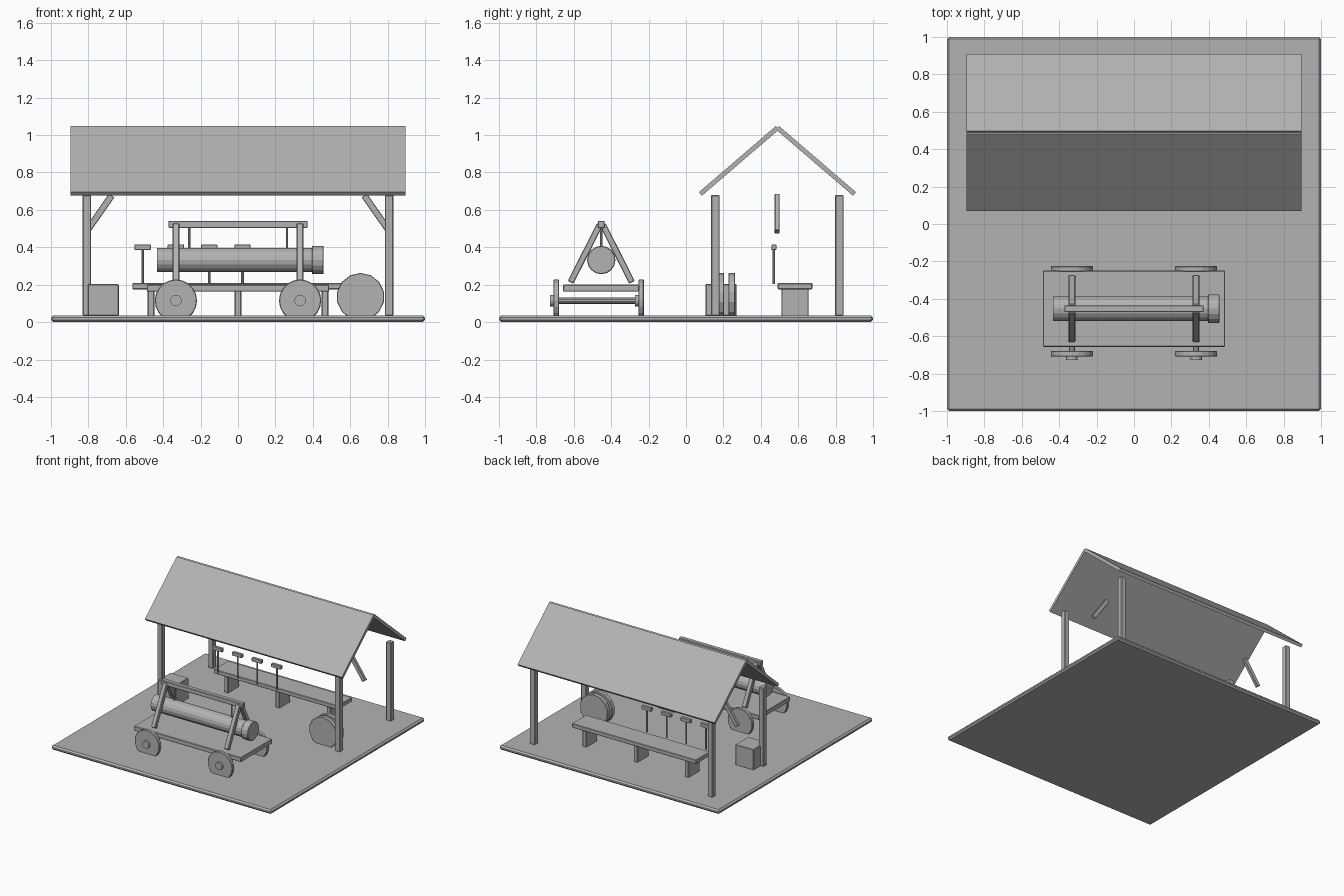
import bpy, math
from mathutils import Vector

if "Cube" in bpy.data.objects:
    bpy.data.objects.remove(bpy.data.objects["Cube"])

grey = bpy.data.materials.new("plain_grey")
grey.diffuse_color = (0.45, 0.45, 0.45, 1)
grey.use_nodes = True
grey.node_tree.nodes["Principled BSDF"].inputs["Base Color"].default_value = grey.diffuse_color


def finish(ob, name, bevel):
    ob.name = name
    ob.data.materials.append(grey)
    if bevel:
        m = ob.modifiers.new("bevel", 'BEVEL')
        m.width, m.segments = bevel, 1
    return ob


def box(name, loc, size, rot=(0, 0, 0), bevel=0.004):
    bpy.ops.mesh.primitive_cube_add(size=1, location=loc, rotation=rot)
    ob = bpy.context.object
    ob.scale = size
    bpy.ops.object.transform_apply(location=False, rotation=False, scale=True)
    return finish(ob, name, bevel)


def rod(name, a, b, r, sides=16, bevel=0):
    a, b = Vector(a), Vector(b)
    d = b - a
    bpy.ops.mesh.primitive_cylinder_add(vertices=sides, radius=r, depth=d.length, location=(a + b) / 2,
                                        rotation=d.to_track_quat('Z', 'Y').to_euler())
    return finish(bpy.context.object, name, bevel)


# Ground slab
box("base", (0, 0, 0.018), (2, 2, 0.036), bevel=0.012)

# Open shed: posts, roof slabs and corner braces
for sx in (-1, 1):
    for y in (0.157, 0.82):
        box("shed_post", (sx * 0.808, y, 0.357), (0.045, 0.045, 0.645))
    box("shed_brace", (sx * 0.743, 0.487, 0.58), (0.035, 0.025, 0.237),
        (0, sx * math.radians(-35), 0), 0.003)
pitch = math.atan2(0.354, 0.412)
for s in (-1, 1):
    box("roof_slab", (0, 0.489 + s * 0.206, 0.862), (1.79, 0.543, 0.025), (-s * pitch, 0, 0), 0)

# Workbench with a row of mallets along its edge
box("bench_top", (0, 0.583, 0.192), (1.13, 0.185, 0.034))
for x in (-0.465, 0, 0.465):
    box("bench_leg", (x, 0.583, 0.105), (0.036, 0.145, 0.145))
for i in range(4):
    x = -0.51 + i * 0.178
    rod("mallet_handle", (x, 0.47, 0.205), (x, 0.47, 0.39), 0.007, 8)
    box("mallet_head", (x, 0.47, 0.4), (0.088, 0.026, 0.03), bevel=0.003)

# Crate and spare wheels under the shed
box("crate", (-0.72, 0.187, 0.118), (0.165, 0.165, 0.17))
for y in (0.186, 0.244):
    rod("spare_wheel", (0.655, y - 0.018, 0.135), (0.655, y + 0.018, 0.135), 0.128, 14, 0.003)

# Cart deck, axles, wheels and hubs
CY = -0.453
box("cart_deck", (0, CY, 0.182), (0.975, 0.407, 0.038))
for x in (-0.332, 0.332):
    rod("axle", (x, -0.71, 0.115), (x, -0.24, 0.115), 0.017, 10)
    for y in (-0.694, -0.24):
        rod("cart_wheel", (x, y + 0.015, 0.115), (x, y - 0.015, 0.115), 0.113, 20, 0.004)
        rod("wheel_hub", (x, y - 0.005, 0.115), (x, y - 0.032, 0.115), 0.031, 12)

# A-frames with the carrying beam
lean = math.atan2(0.156, 0.308)
for x in (-0.332, 0.332):
    for s in (-1, 1):
        box("frame_leg", (x, CY + s * 0.086, 0.367), (0.036, 0.034, 0.345), (s * lean, 0, 0))
box("top_beam", (0, CY, 0.522), (0.745, 0.037, 0.038))

# Hanging log with its end collar
rod("log", (-0.432, CY, 0.332), (0.4, CY, 0.332), 0.065, 16)
rod("log_collar", (0.395, CY, 0.332), (0.458, CY, 0.332), 0.076, 16, 0.004)
for x in (-0.26, 0.262):
    rod("hanging_rope", (x, CY, 0.38), (x, CY, 0.51), 0.006, 8)
